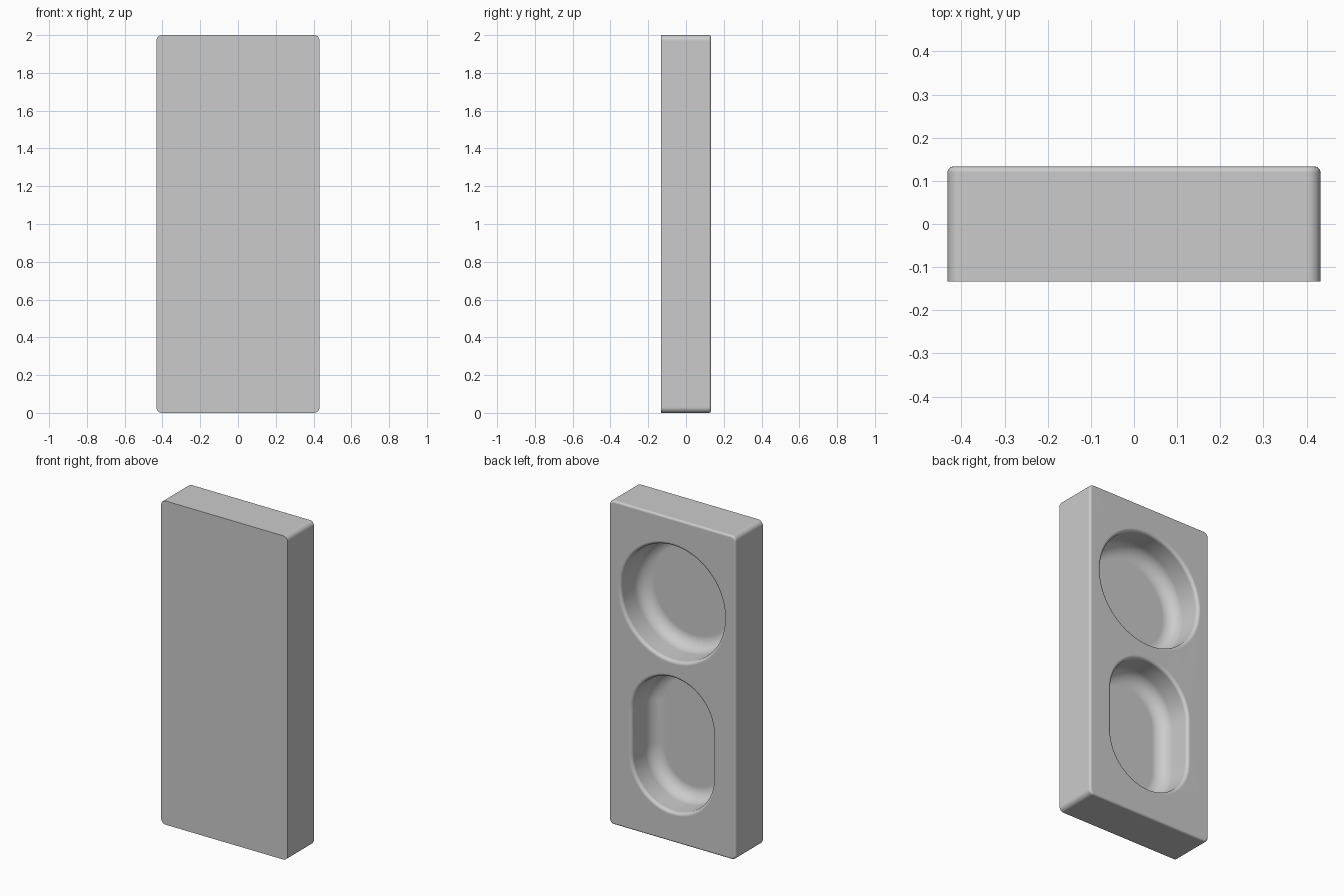
import bpy, bmesh
from math import sin, cos, pi, radians

cube = bpy.data.objects.get("Cube")
if cube:
    bpy.data.objects.remove(cube, do_unlink=True)

WIDTH, DEPTH, HEIGHT = 0.864, 0.266, 2.0
FRONT, BACK = -DEPTH / 2, DEPTH / 2


def outline(bm, cz, hx, hz, r, inset, y, steps):
    """Ring of vertices around a rounded rectangle in the XZ plane."""
    points = []
    for k, (sx, sz) in enumerate([(1, 1), (-1, 1), (-1, -1), (1, -1)]):
        for i in range(steps + 1):
            a = (k + i / steps) * pi / 2
            p = (sx * (hx - r) + (r - inset) * cos(a),
                 cz + sz * (hz - r) + (r - inset) * sin(a))
            if all(abs(p[0] - q[0]) + abs(p[1] - q[1]) > 1e-5 for q in points):
                points.append(p)
    return [bm.verts.new((x, y, z)) for x, z in points]


def arc(cx, cy, r, start, end, steps=8):
    """Quarter fillet as (inset, y) pairs."""
    angles = [radians(start + (end - start) * i / steps) for i in range(steps + 1)]
    return [(cx + r * cos(a), cy + r * sin(a)) for a in angles]


def loft(bm, profile, cz, hx, hz, r, steps):
    """Skin the outline along an (inset, y) profile; return the rings."""
    rings = [outline(bm, cz, hx, hz, r, inset, y, steps) for inset, y in profile]
    for a, b in zip(rings, rings[1:]):
        for i in range(len(a)):
            j = (i + 1) % len(a)
            bm.faces.new((a[i], a[j], b[j], b[i]))
    return rings


bm = bmesh.new()

# Outer block: sharp front edge, filleted back edge
edge = 0.013
shell = [(0, FRONT)] + arc(edge, BACK - edge, edge, 180, 90)
rings = loft(bm, shell, HEIGHT / 2, WIDTH / 2, HEIGHT / 2, 0.03, 8)
bm.faces.new(rings[0])

# Pockets: rounded rim, straight wall, large fillet into a flat floor
rim, cove, deep = 0.02, 0.08, 0.21
pocket = (arc(-rim, BACK - rim, rim, 90, 0)
          + arc(cove, BACK - deep + cove, cove, 180, 270))
for cz, radius, half_height in [(1.475, 0.353, 0.353), (0.6, 0.277, 0.413)]:
    rings = loft(bm, pocket, cz, radius, half_height, radius, 20)
    bm.faces.new(rings[-1])

# Flat back face with the two openings
open_edges = [e for e in bm.edges if e.is_boundary]
bmesh.ops.triangle_fill(bm, edges=open_edges, use_beauty=True, normal=(0, 1, 0))
bmesh.ops.recalc_face_normals(bm, faces=bm.faces)

mesh = bpy.data.meshes.new("pocketed_block")
bm.to_mesh(mesh)
bm.free()
block = bpy.data.objects.new("pocketed_block", mesh)
bpy.context.collection.objects.link(block)

# Plain grey
grey = bpy.data.materials.new("light_grey")
grey.use_nodes = True
colour = (0.6, 0.6, 0.6, 1)
grey.diffuse_color = colour
grey.node_tree.nodes["Principled BSDF"].inputs["Base Color"].default_value = colour
mesh.materials.append(grey)

# Smooth fillets, crisp front edge, flat faces kept flat
bpy.ops.object.select_all(action='DESELECT')
block.select_set(True)
bpy.context.view_layer.objects.active = block
bpy.ops.object.shade_smooth_by_angle(angle=radians(30))
weighted = block.modifiers.new("flat_faces", 'WEIGHTED_NORMAL')
weighted.keep_sharp = True
